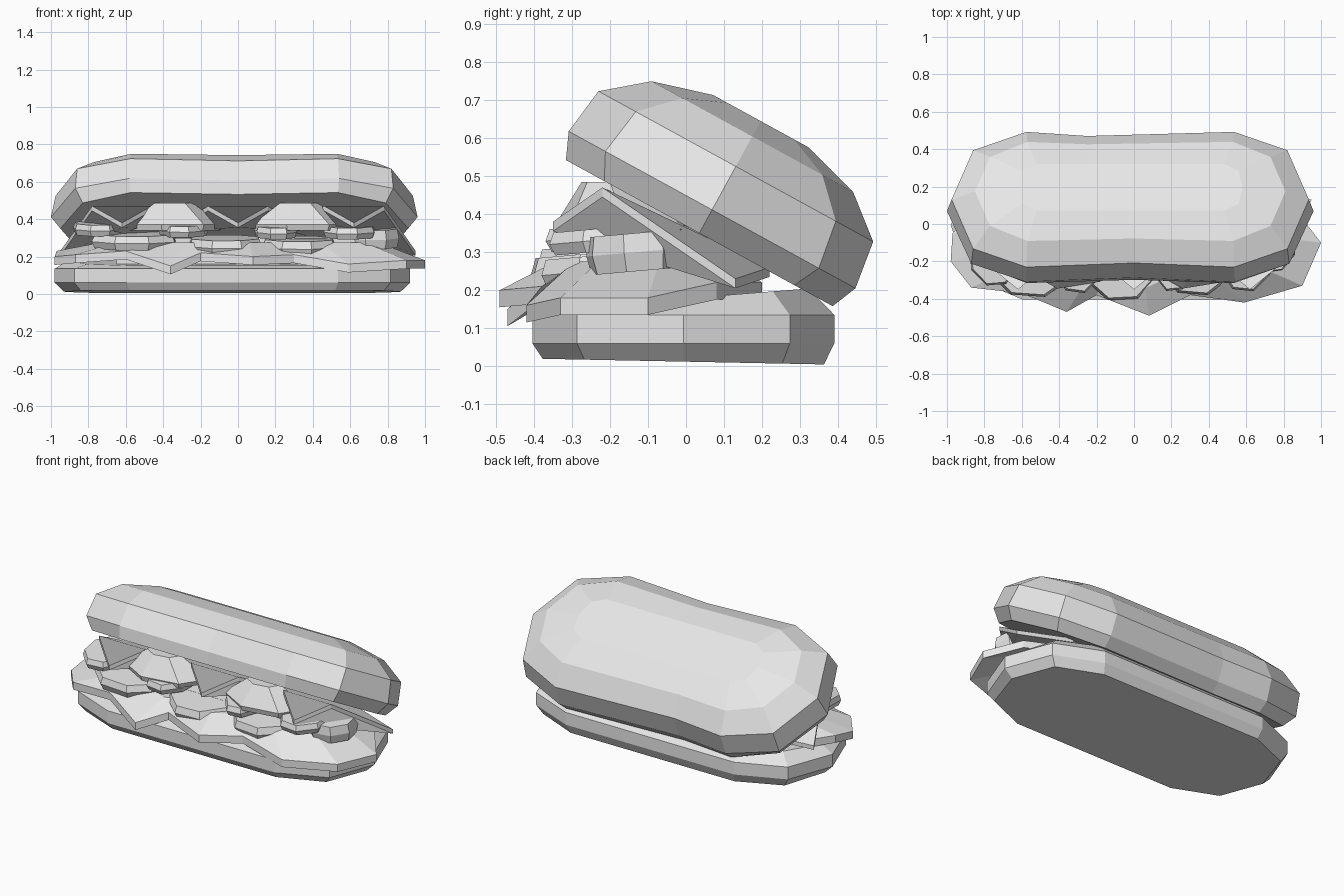
import bpy, bmesh, math
from mathutils import Matrix, Vector

cube = bpy.data.objects.get("Cube")
if cube:
    bpy.data.objects.remove(cube, do_unlink=True)

GREY = (0.8, 0.8, 0.8, 1)
mat = bpy.data.materials.new("plain grey")
mat.use_nodes = True
mat.diffuse_color = GREY
mat.node_tree.nodes["Principled BSDF"].inputs["Base Color"].default_value = GREY


def loft(name, rings, loc=(0, 0, 0), tilt=0, spin=0):
    """Closed solid through rings of equal point count, capped at both ends."""
    bm = bmesh.new()
    loops = [[bm.verts.new(p) for p in ring] for ring in rings]
    n = len(loops[0])
    for a, b in zip(loops, loops[1:]):
        for i in range(n):
            j = (i + 1) % n
            bm.faces.new((a[i], a[j], b[j], b[i]))
    bm.faces.new(loops[0][::-1])
    bm.faces.new(loops[-1])
    bm.transform(Matrix.Translation(loc) @ Matrix.Rotation(tilt, 4, "X")
                 @ Matrix.Rotation(spin, 4, "Z"))
    bmesh.ops.recalc_face_normals(bm, faces=bm.faces)
    mesh = bpy.data.meshes.new(name)
    bm.to_mesh(mesh)
    bm.free()
    mesh.materials.append(mat)
    obj = bpy.data.objects.new(name, mesh)
    bpy.context.collection.objects.link(obj)
    return obj


def bun_ring(z, end, corner, straight, depth, corner_depth, pinch=0, slope=0):
    """Long rounded outline, with an optional waist in the long sides."""
    pts = [(end, 0), (corner, corner_depth), (straight, depth),
           (-0.23, depth - pinch), (-straight, depth), (-corner, corner_depth),
           (-end, 0), (-corner, -corner_depth), (-straight, -depth),
           (0.02, -depth + pinch), (straight, -depth), (corner, -corner_depth)]
    return [(x, y, z + slope * y) for x, y in pts]


# Bottom bun, thicker at the back
loft("bottom_bun", [
    bun_ring(0.012, 0.90, 0.81, 0.55, 0.37, 0.26, slope=-0.02),
    bun_ring(0.06, 0.95, 0.845, 0.565, 0.397, 0.28),
    bun_ring(0.135, 0.95, 0.845, 0.565, 0.397, 0.28),
    bun_ring(0.178, 0.88, 0.78, 0.54, 0.33, 0.235, slope=0.08),
], loc=(-0.03, -0.007, 0))

# Top bun, hinged open toward the front
loft("top_bun", [
    bun_ring(0, 0.93, 0.81, 0.555, 0.40, 0.285, 0.02),
    bun_ring(0.07, 0.98, 0.85, 0.56, 0.43, 0.32, 0.025),
    bun_ring(0.2, 0.955, 0.84, 0.555, 0.412, 0.30, 0.025),
    bun_ring(0.29, 0.83, 0.75, 0.55, 0.302, 0.21, 0.015),
    bun_ring(0.336, 0.60, 0.58, 0.50, 0.143, 0.10),
], loc=(-0.02, 0.035, 0.35), tilt=math.radians(-28.7))


def leaf(name, rim, thick, sx, sy, height):
    """Slab with a ragged rim sloping up to a flat middle."""
    low = [(x, y, z - thick) for x, y, z in rim]
    inner = [(x * sx, y * sy, height) for x, y, z in rim]
    under = [(x, y, height - thick) for x, y, z in inner]
    return loft(name, [under, low, rim, inner])


# Ragged lettuce with drooping tips along the front
leaf("lettuce", [
    (-0.97, -0.05, 0.23), (-0.98, -0.20, 0.20), (-0.87, -0.34, 0.21),
    (-0.60, -0.37, 0.23), (-0.36, -0.47, 0.15), (-0.20, -0.38, 0.22),
    (0.08, -0.49, 0.20), (0.30, -0.38, 0.21), (0.59, -0.42, 0.16),
    (0.90, -0.33, 0.18), (1.0, -0.10, 0.18), (0.86, 0.08, 0.22),
    (0.60, 0.20, 0.22), (-0.60, 0.20, 0.22), (-0.86, 0.08, 0.22),
], 0.045, 0.75, 0.7, 0.275)


def slice_disc(name, x, y, z, rx, ry, thick, spin):
    """Thick eight-sided slice with a slight bevel toward its top."""
    def ring(k, h):
        return [(rx * k * math.cos(i * math.tau / 8 + math.pi / 8),
                 ry * k * math.sin(i * math.tau / 8 + math.pi / 8), h) for i in range(8)]
    loft(name, [ring(0.97, -thick / 2), ring(1.05, 0), ring(0.97, thick / 2)],
         (x, y, z), math.radians(5), math.radians(spin))


# Overlapping slices
slices = [(-0.555, -0.2, 0.285, 0.23, 0.19, 0.075, -4),
          (-0.07, -0.21, 0.26, 0.2, 0.2, 0.08, 3),
          (0.33, -0.19, 0.255, 0.2, 0.19, 0.08, -5),
          (-0.75, -0.17, 0.35, 0.13, 0.16, 0.06, 5),
          (-0.29, -0.19, 0.345, 0.13, 0.18, 0.06, -8),
          (0.2, -0.19, 0.335, 0.11, 0.17, 0.06, 6),
          (0.6, -0.19, 0.335, 0.14, 0.17, 0.06, -6),
          (0.72, -0.13, 0.3, 0.14, 0.13, 0.1, 8)]
for i, s in enumerate(slices):
    slice_disc(f"slice_{i + 1}", *s)

# Core filling hidden between the buns
core = [(-0.65, -0.22), (0.65, -0.22), (0.65, 0.14), (-0.65, 0.14)]
loft("core_filling", [[(x, y, z) for x, y in core] for z in (0.16, 0.3)])


def cheese(name, x, side):
    """Diamond sheet with a folded front tip; side droops its outer corner."""
    def corner(s):
        if s == side:
            return Vector((x + s * 0.33, 0.13, 0.23))
        return Vector((x + s * 0.34, 0.02, 0.36))
    top = [Vector(p) for p in [(x, -0.35, 0.38), (x + 0.16, -0.22, 0.47)]]
    top += [corner(1), Vector((x, 0.22, 0.26)), corner(-1),
            Vector((x - 0.16, -0.22, 0.47))]
    loft(name, [[p - Vector((0, 0, 0.025)) for p in top], top])


cheese("cheese_right", -0.62, -1)
cheese("cheese_middle", 0.0, 0)
cheese("cheese_left", 0.62, 1)


# Crumpled upper leaves between the cheese tips
def crumple(name, x):
    def ring(k, y, z):
        return [(x + 0.27 * k * math.cos(i * math.tau / 7),
                 y + 0.19 * k * math.sin(i * math.tau / 7), z) for i in range(7)]
    loft(name, [ring(0.95, -0.16, 0.34), ring(1, -0.16, 0.37), ring(0.4, -0.2, 0.485)])


for name, x in (("upper_leaf_right", -0.35), ("upper_leaf_left", 0.32)):
    crumple(name, x)
